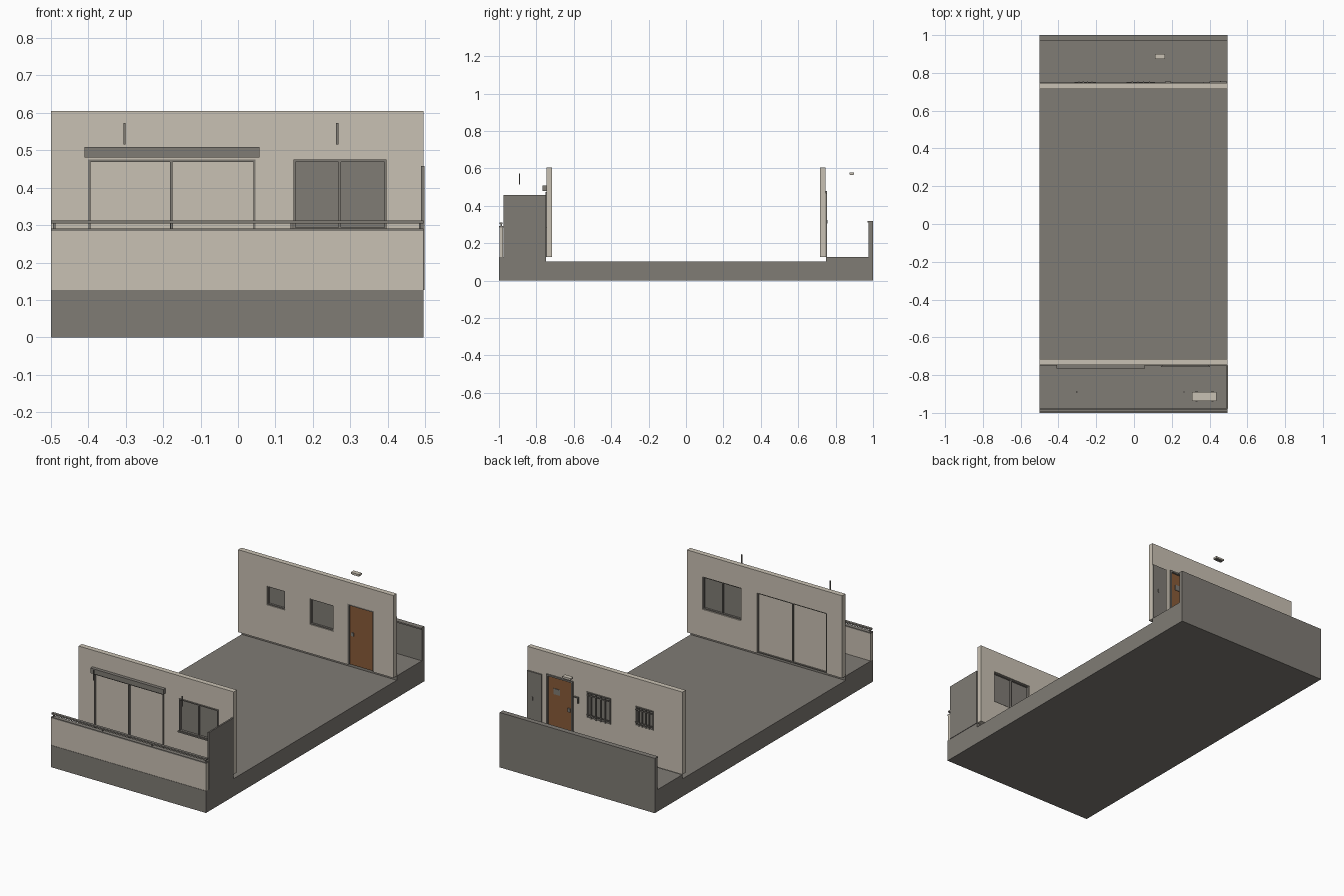
import bpy
import bmesh
import math
from mathutils import Matrix, Vector

default = bpy.data.objects.get("Cube")
if default:
    bpy.data.objects.remove(default, do_unlink=True)


def material(name, rgb):
    m = bpy.data.materials.new(name)
    m.use_nodes = True
    m.diffuse_color = (*rgb, 1)
    m.node_tree.nodes["Principled BSDF"].inputs["Base Color"].default_value = (*rgb, 1)
    return m


GREY = material("warm grey", (0.215, 0.2, 0.178))
CREAM = material("cream plaster", (0.584, 0.533, 0.451))
BROWN = material("brown wood", (0.25, 0.105, 0.04))


def finish(bm, name, mat):
    mesh = bpy.data.meshes.new(name)
    bm.to_mesh(mesh)
    bm.free()
    mesh.materials.append(mat)
    obj = bpy.data.objects.new(name, mesh)
    bpy.context.collection.objects.link(obj)
    return obj


def boxes(name, mat, *spans):
    """One object from boxes given as (x0, x1, y0, y1, z0, z1)."""
    bm = bmesh.new()
    for x0, x1, y0, y1, z0, z1 in spans:
        mid = Vector((x0 + x1, y0 + y1, z0 + z1)) / 2
        size = Matrix.Diagonal((x1 - x0, abs(y1 - y0), z1 - z0, 1))
        bmesh.ops.create_cube(bm, size=1, matrix=Matrix.Translation(mid) @ size)
    return finish(bm, name, mat)


def cylinder(name, mat, centre, radius, depth, sides, rotation=Matrix()):
    bm = bmesh.new()
    bmesh.ops.create_cone(bm, cap_ends=True, segments=sides, radius1=radius,
                          radius2=radius, depth=depth,
                          matrix=Matrix.Translation(centre) @ rotation)
    return finish(bm, name, mat)


def wall(name, y0, y1, openings):
    """Plaster wall with rectangular holes cut right through."""
    obj = boxes(name, CREAM, (LEFT, RIGHT, y0, y1, FLOOR, 0.605))
    cutter = boxes(name + "_cutter", CREAM,
                   *[(x0, x1, y0 - 0.05, y1 + 0.05, z0, z1) for x0, x1, z0, z1 in openings])
    cutter.hide_render = True
    mod = obj.modifiers.new("openings", 'BOOLEAN')
    mod.operation, mod.solver, mod.object = 'DIFFERENCE', 'EXACT', cutter
    bpy.context.view_layer.objects.active = obj
    bpy.ops.object.modifier_apply(modifier=mod.name)
    bpy.data.objects.remove(cutter, do_unlink=True)


def frame(name, opening, y0, y1, w=0.006, mullion=None, sill=True):
    x0, x1, z0, z1 = opening
    bars = [(x0, x0 + w, y0, y1, z0, z1), (x1 - w, x1, y0, y1, z0, z1),
            (x0, x1, y0, y1, z1 - w, z1)]
    if sill:
        bars.append((x0, x1, y0, y1, z0, z0 + w))
    if mullion is not None:
        bars.append((mullion - w / 2, mullion + w / 2, y0, y1, z0, z1))
    boxes(name, GREY, *bars)


LEFT, RIGHT, FLOOR = -0.5, 0.495, 0.127
INNER, OUTER = 0.716, 0.746

# Floor slab with raised balcony ends
boxes("floor_slab", GREY, (LEFT, RIGHT, -0.748, 0.748, 0, 0.102))
boxes("front_balcony_slab", GREY, (LEFT, RIGHT, -1, -0.748, 0, FLOOR))
boxes("back_walkway_slab", GREY, (LEFT, RIGHT, 0.748, 1, 0, FLOOR))

# Parapets
boxes("front_parapet", CREAM, (LEFT, RIGHT, -0.998, -0.978, FLOOR, 0.284))
boxes("front_parapet_cap", GREY, (LEFT, RIGHT, -1, -0.976, 0.284, 0.291))
boxes("front_handrail", GREY, (LEFT, RIGHT, -0.996, -0.98, 0.304, 0.312),
      *[(x, x + 0.006, -0.991, -0.985, 0.29, 0.305) for x in (-0.494, -0.18, 0.14, 0.483)])
boxes("back_parapet", GREY, (LEFT, RIGHT, 0.977, 1, FLOOR, 0.31))
boxes("back_parapet_cap", GREY, (LEFT, RIGHT, 0.97, 1, 0.31, 0.318))
boxes("balcony_partition", GREY, (0.489, 0.498, -0.977, -0.748, FLOOR, 0.458))

# Front wall: sliding door, window and shutter box
door = (-0.4, 0.047, FLOOR, 0.475)
window = (0.148, 0.397, 0.287, 0.475)
wall("front_wall", -OUTER, -INNER, [door, window])
frame("sliding_door_frame", door, -0.75, -0.722, mullion=-0.178)
boxes("sliding_door_panels", CREAM, (-0.394, 0.041, -0.737, -0.729, FLOOR, 0.469))
frame("front_window_frame", window, -0.752, -0.722, mullion=0.272)
boxes("front_window_pane", GREY, (0.154, 0.391, -0.739, -0.733, 0.292, 0.47))
boxes("front_window_sill", GREY, (0.142, 0.402, -0.756, -0.744, 0.281, 0.288))
boxes("shutter_box", GREY, (-0.41, 0.057, -0.766, -0.745, 0.48, 0.509))

# Back wall: entrance door and two barred windows
entrance = (0.2, 0.37, FLOOR, 0.48)
small = (-0.315, -0.2, 0.335, 0.445)
large = (-0.04, 0.112, 0.295, 0.445)
wall("back_wall", INNER, OUTER, [entrance, small, large])
frame("entrance_frame", entrance, 0.718, 0.753, w=0.009, sill=False)
boxes("entrance_door", BROWN, (0.209, 0.361, 0.726, 0.742, FLOOR, 0.471))
boxes("entrance_door_plate", GREY, (0.288, 0.328, 0.742, 0.745, 0.372, 0.405))
boxes("entrance_door_handle", GREY, (0.22, 0.236, 0.742, 0.75, 0.295, 0.315),
      (0.22, 0.236, 0.722, 0.726, 0.295, 0.315))
for label, opening, count in (("small", small, 4), ("large", large, 4)):
    x0, x1, z0, z1 = opening
    frame(label + "_window_frame", opening, 0.72, 0.75)
    boxes(label + "_window_pane", GREY, (x0, x1, 0.731, 0.736, z0, z1))
    step = (x1 - x0) / (count + 1)
    grille = [(x0 + step * i - 0.003, x0 + step * i + 0.003, 0.749, 0.755, z0, z1)
              for i in range(1, count + 1)]
    grille += [(x0, x1, 0.747, 0.753, z, z + 0.005) for z in (z0 + 0.015, z1 - 0.02)]
    boxes(label + "_window_grille", GREY, *grille)

# Meter cupboard and wall bracket beside the entrance
boxes("meter_cupboard", GREY, (0.4, 0.493, OUTER, 0.754, FLOOR, 0.468))
boxes("meter_cupboard_pull", GREY, (0.454, 0.46, 0.754, 0.757, 0.305, 0.325))
boxes("wall_bracket", GREY, (0.165, 0.195, 0.746, 0.754, 0.392, 0.398),
      (0.165, 0.17, 0.746, 0.754, 0.362, 0.398))

# Ceiling lamp over the walkway and hanging rods over the balcony
boxes("walkway_lamp", CREAM, (0.112, 0.165, 0.873, 0.899, 0.568, 0.578))
boxes("walkway_lamp_base", GREY, (0.116, 0.161, 0.877, 0.895, 0.564, 0.568))
for side, x in (("right", -0.303), ("left", 0.265)):
    boxes(side + "_hanging_rod", GREY, (x - 0.003, x + 0.003, -0.893, -0.887, 0.515, 0.573))

# Outdoor unit and floor drain on the balcony
boxes("outdoor_unit", CREAM, (0.308, 0.437, -0.936, -0.889, 0.135, 0.235))
boxes("outdoor_unit_feet", GREY, (0.325, 0.335, -0.94, -0.885, FLOOR, 0.135),
      (0.41, 0.42, -0.94, -0.885, FLOOR, 0.135))
turn = Matrix.Rotation(math.radians(20), 4, 'Z')
cylinder("floor_drain", GREY, (-0.297, -0.917, FLOOR + 0.003), 0.032, 0.006, 5, turn)
cylinder("floor_drain_grate", GREY, (-0.297, -0.917, FLOOR + 0.006), 0.02, 0.008, 5, turn)
